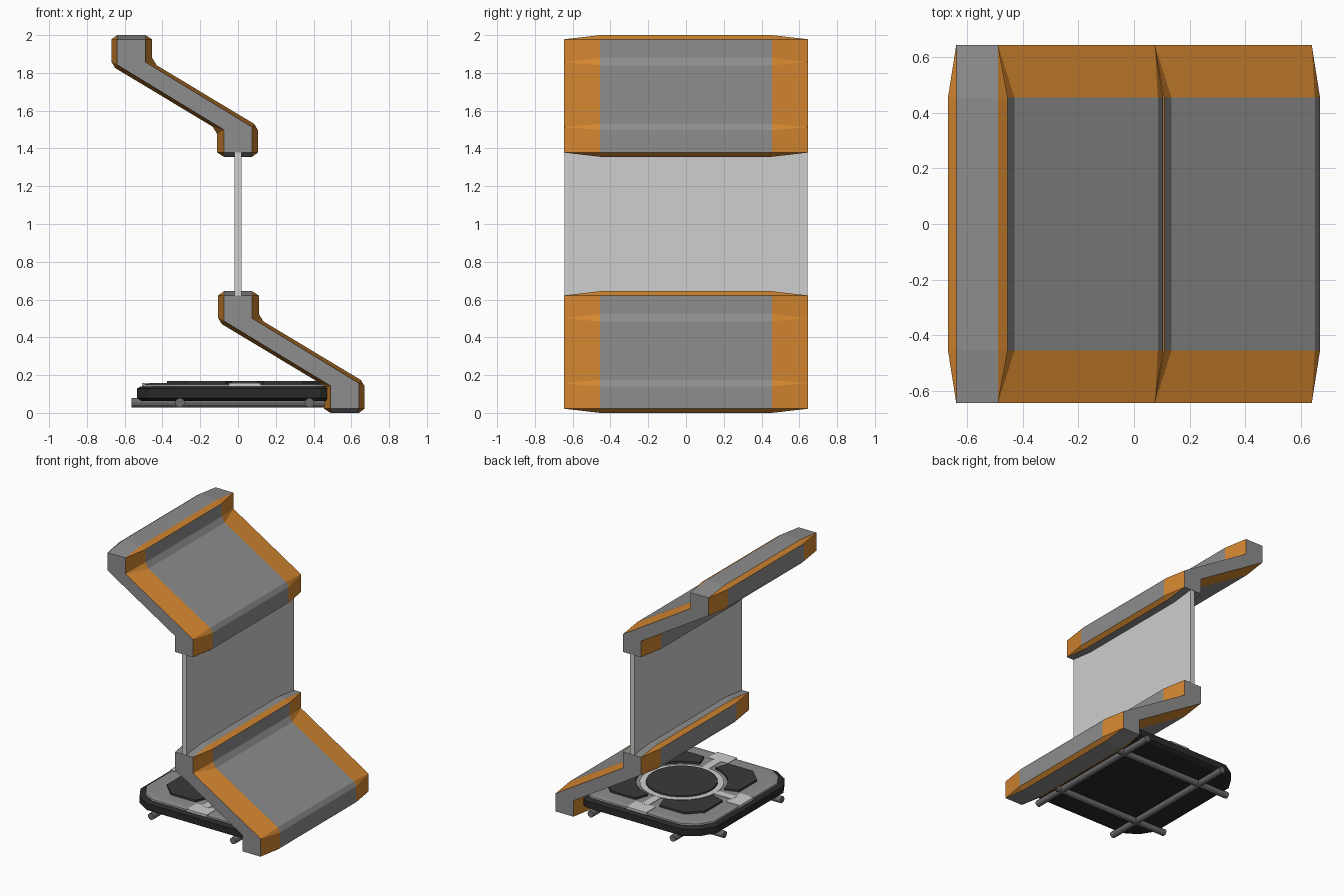
import bpy, bmesh, math
from mathutils import Matrix

if "Cube" in bpy.data.objects:
    bpy.data.objects.remove(bpy.data.objects["Cube"])


def material(name, r, g, b):
    m = bpy.data.materials.new(name)
    m.diffuse_color = (r, g, b, 1)
    m.use_nodes = True
    m.node_tree.nodes["Principled BSDF"].inputs["Base Color"].default_value = m.diffuse_color
    return m


GREY = material("mid grey", 0.27, 0.27, 0.27)
ORANGE = material("orange", 0.66, 0.24, 0.03)
PANEL = material("pale grey", 0.62, 0.62, 0.62)
BLACK = material("near black", 0.022, 0.023, 0.022)
DARK = material("dark grey", 0.042, 0.042, 0.042)
TUBE = material("tube grey", 0.15, 0.15, 0.15)


def finish(name, bm, *mats):
    bmesh.ops.recalc_face_normals(bm, faces=bm.faces)
    me = bpy.data.meshes.new(name)
    bm.to_mesh(me)
    bm.free()
    ob = bpy.data.objects.new(name, me)
    for m in mats:
        me.materials.append(m)
    bpy.context.collection.objects.link(ob)
    return ob


def loft(name, rings, mat):
    """Skin between closed outlines given as (points, z), capped at both ends."""
    bm = bmesh.new()
    loops = [[bm.verts.new((x, y, z)) for x, y in pts] for pts, z in rings]
    n = len(loops[0])
    for a, b in zip(loops, loops[1:]):
        for i in range(n):
            j = (i + 1) % n
            bm.faces.new((a[i], a[j], b[j], b[i]))
    bm.faces.new(loops[0])
    bm.faces.new(loops[-1])
    return finish(name, bm, mat)


# ---- bent slabs: sharp profile at the ends, swollen and chamfered in the middle
END = [(-.49, 1.978), (-.49, 1.857), (.075, 1.513), (.075, 1.378)]
MID = [((-.49, 2.0), (-.455, 1.978)), ((-.455, 1.88), (-.43, 1.84)),
       ((.086, 1.53), (.105, 1.497)), ((.105, 1.378), (.075, 1.356))]


def turn(p):
    return (-.565 - p[0], 3.356 - p[1])


END += [turn(p) for p in END]
MID += [(turn(a), turn(b)) for a, b in MID]


def bent_slab(name, dx, dz):
    bm = bmesh.new()
    V = lambda p, y: bm.verts.new((p[0] + dx, y, p[1] + dz))
    ends = {s: [V(p, s * .645) for p in END] for s in (-1, 1)}
    mids = {s: [(V(a, s * .455), V(b, s * .455)) for a, b in MID] for s in (-1, 1)}

    def face(vs, mat):
        bm.faces.new(vs).material_index = mat

    for i in range(8):
        j = (i + 1) % 8
        flat_cap = i % 4 == 3           # level top and bottom stay grey
        rim = i % 4 in (0, 3)           # chamfers beside them are orange
        l, r = mids[-1], mids[1]
        face((l[i][0], l[i][1], r[i][1], r[i][0]), 1 if rim else 0)
        face((l[i][1], l[j][0], r[j][0], r[i][1]), 0)
        for s in (-1, 1):
            m, e = mids[s], ends[s]
            face((e[i], m[i][0], m[i][1]), 1)
            face((e[i], m[i][1], m[j][0], e[j]), 0 if flat_cap else 1)
    for s in (-1, 1):
        face(ends[s], 0)
    finish(name, bm, GREY, ORANGE)


bent_slab("upper_bent_slab", 0, 0)
bent_slab("lower_bent_slab", .565, -1.356)


# ---- upright panel between the slabs
def rect(x0, x1, y0, y1):
    return [(x0, y0), (x1, y0), (x1, y1), (x0, y1)]


loft("upright_panel", [(rect(-.018, .018, -.643, .643), .60),
                       (rect(-.018, .018, -.643, .643), 1.40)], PANEL)

# ---- floor platform
CX = .035


def spin(pts, k):
    """Rotate local points by k quarter turns and move to the platform centre."""
    c, s = round(math.cos(k * math.pi / 2)), round(math.sin(k * math.pi / 2))
    return [(CX + x * c - y * s, x * s + y * c) for x, y in pts]


def rounded_square(h):
    f = h / .57
    corner = [(.57 * f, .40 * f), (.505 * f, .505 * f), (.40 * f, .57 * f)]
    return [p for k in range(4) for p in spin(corner, k)]


def disc(r, n=24):
    return [(CX + r * math.cos(2 * math.pi * i / n), r * math.sin(2 * math.pi * i / n))
            for i in range(n)]


loft("platform_base", [(rounded_square(.545), .063), (rounded_square(.57), .078),
                       (rounded_square(.57), .128), (rounded_square(.55), .14)], BLACK)
loft("platform_top", [(rounded_square(.54), .135), (rounded_square(.535), .150),
                      (rounded_square(.50), .155)], GREY)
loft("centre_ring", [(disc(.29), .15), (disc(.29), .160)], PANEL)
loft("centre_disc", [(disc(.25), .15), (disc(.245), .170)], DARK)

# four pads, spokes and edge patches around the disc
arc = [(.315 * math.cos(math.radians(a)), .315 * math.sin(math.radians(a)))
       for a in (78, 65, 52, 38, 25, 12)]
pad = arc + [(.41, .10), (.41, .31), (.31, .41), (.10, .41)]
for k in range(4):
    loft(f"pad_{k}", [(spin(pad, k), .15), (spin(pad, k), .170)], DARK)
    spoke = spin(rect(.27, .44, -.028, .028), k)
    loft(f"spoke_{k}", [(spoke, .15), (spoke, .159)], PANEL)
    patch = spin(rect(.43, .543, -.083, .083), k)
    loft(f"edge_patch_{k}", [(patch, .14), (patch, .158)], PANEL)

# ---- crossed tubes under the platform
for axis in "xy":
    for s in (-1, 1):
        bm = bmesh.new()
        bmesh.ops.create_cone(bm, cap_ends=True, segments=12, radius1=.025,
                              radius2=.025, depth=1.2)
        turn_axis = "Y" if axis == "x" else "X"
        bm.transform(Matrix.Rotation(math.pi / 2, 4, turn_axis))
        at = (CX, s * .343, .054) if axis == "x" else (CX + s * .343, 0, .054)
        bm.transform(Matrix.Translation(at))
        finish(f"tube_{axis}_{'a' if s < 0 else 'b'}", bm, TUBE)
